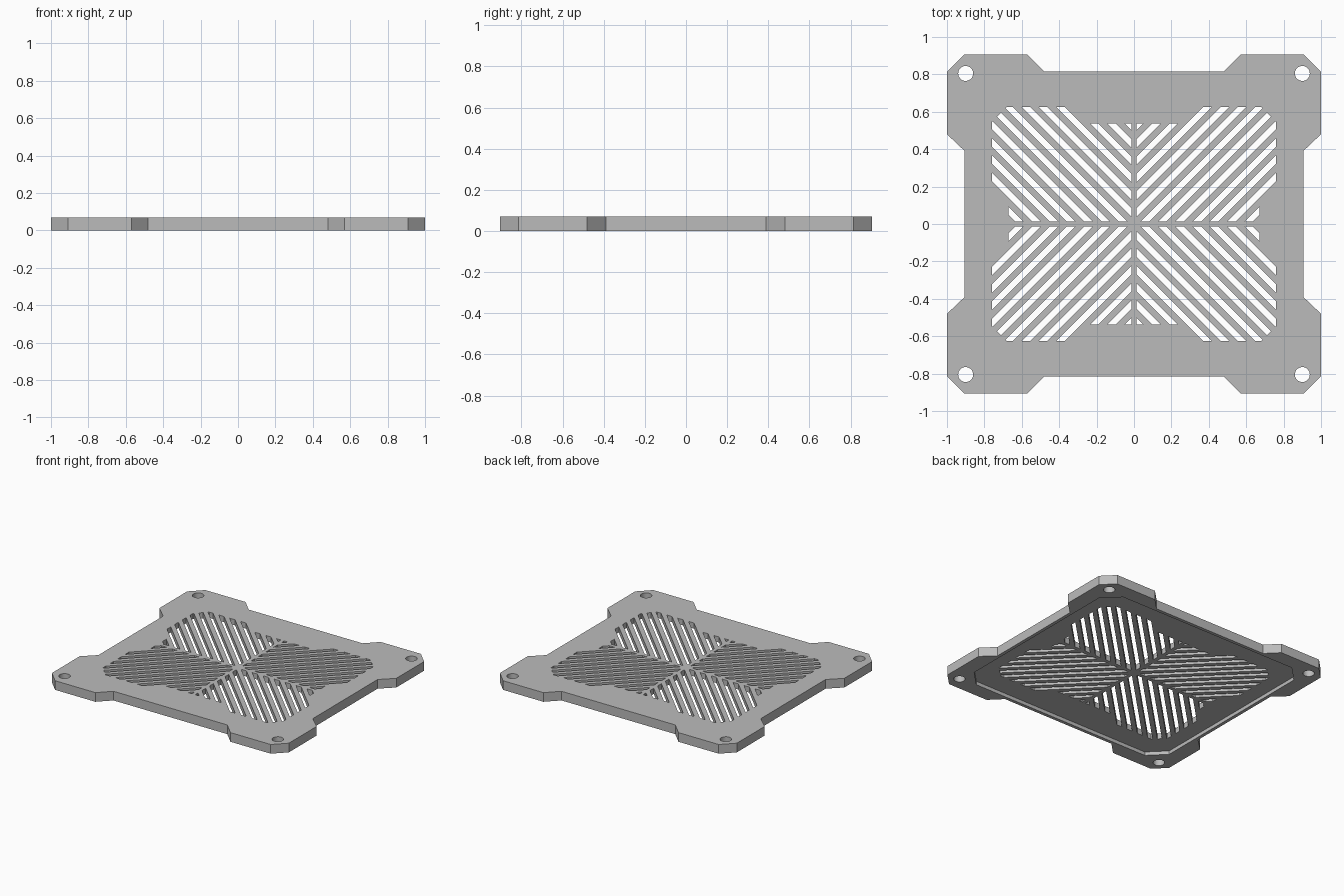
import bpy
import bmesh
import math

cube = bpy.data.objects.get("Cube")
if cube:
    bpy.data.objects.remove(cube, do_unlink=True)

THICK = 0.07
POCKET = 0.027

grey = bpy.data.materials.new("light grey")
grey.use_nodes = True
grey.diffuse_color = (0.5, 0.5, 0.5, 1)
grey.node_tree.nodes["Principled BSDF"].inputs["Base Color"].default_value = (0.5, 0.5, 0.5, 1)


def prisms(name, polygons, z0, z1):
    """Object made of flat polygons extruded from z0 to z1."""
    bm = bmesh.new()
    for poly in polygons:
        face = bm.faces.new([bm.verts.new((x, y, z0)) for x, y in poly])
        top = bmesh.ops.extrude_face_region(bm, geom=[face])["geom"]
        for v in top:
            if isinstance(v, bmesh.types.BMVert):
                v.co.z = z1
    bmesh.ops.recalc_face_normals(bm, faces=bm.faces)
    mesh = bpy.data.meshes.new(name)
    bm.to_mesh(mesh)
    bm.free()
    mesh.materials.append(grey)
    obj = bpy.data.objects.new(name, mesh)
    bpy.context.collection.objects.link(obj)
    return obj


def ring(quarter):
    """Mirror the points of the +x +y quarter into a closed outline."""
    left = [(-x, y) for x, y in reversed(quarter)]
    upper = quarter + left
    return upper + [(-x, -y) for x, y in upper]


def clip(poly, a, b, limit):
    """Keep the part of a polygon where a*x + b*y <= limit."""
    out = []
    for p, q in zip(poly, poly[1:] + poly[:1]):
        dp = a * p[0] + b * p[1] - limit
        dq = a * q[0] + b * q[1] - limit
        if dp <= 0:
            out.append(p)
        if dp * dq < 0:
            t = dp / (dp - dq)
            out.append((p[0] + t * (q[0] - p[0]), p[1] + t * (q[1] - p[1])))
    return out


def cut(target, cutter):
    mod = target.modifiers.new("cut", "BOOLEAN")
    mod.operation = "DIFFERENCE"
    mod.solver = "EXACT"
    mod.object = cutter
    cutter.hide_render = True
    bpy.context.view_layer.objects.active = target
    bpy.ops.object.modifier_apply(modifier=mod.name)
    bpy.data.objects.remove(cutter, do_unlink=True)


# Plate with four chamfered corner tabs
plate = prisms("grille_plate", [ring([
    (0.905, 0.39), (1, 0.48), (1, 0.815), (0.91, 0.905),
    (0.57, 0.905), (0.48, 0.815)])], 0, THICK)

# Shallow pocket in the underside
cut(plate, prisms("pocket_cutter", [ring([(0.88, 0.67), (0.76, 0.79)])], -0.1, POCKET))

# Diagonal vent slots, mirrored into four quadrants
openings = []
for n in range(13):
    k = 0.51 - 0.0925 * n
    lo, hi = k - 0.0225, k + 0.0225
    slot = [(-1, lo - 1), (2, lo + 2), (2, hi + 2), (-1, hi - 1)]
    max_x = 0.67 if n == 12 else 0.76
    max_y = 0.537 if n < 3 else 0.625
    for plane in ((-1, 0, -0.014), (0, -1, -0.014), (1, 0, max_x),
                  (0, 1, max_y), (1, 1, 1.305)):
        slot = clip(slot, *plane)
    openings.append(slot)

# Round screw hole in each tab
openings.append([(0.9 + 0.04 * math.cos(i * math.tau / 32),
                  0.805 + 0.04 * math.sin(i * math.tau / 32)) for i in range(32)])

mirrored = [[(sx * x, sy * y) for x, y in poly]
            for poly in openings for sx in (1, -1) for sy in (1, -1)]
cut(plate, prisms("opening_cutter", mirrored, -0.1, 0.2))

# Flat faces, smooth hole walls
bpy.ops.object.select_all(action="DESELECT")
plate.select_set(True)
bpy.context.view_layer.objects.active = plate
bpy.ops.object.shade_smooth_by_angle(angle=math.radians(30))
